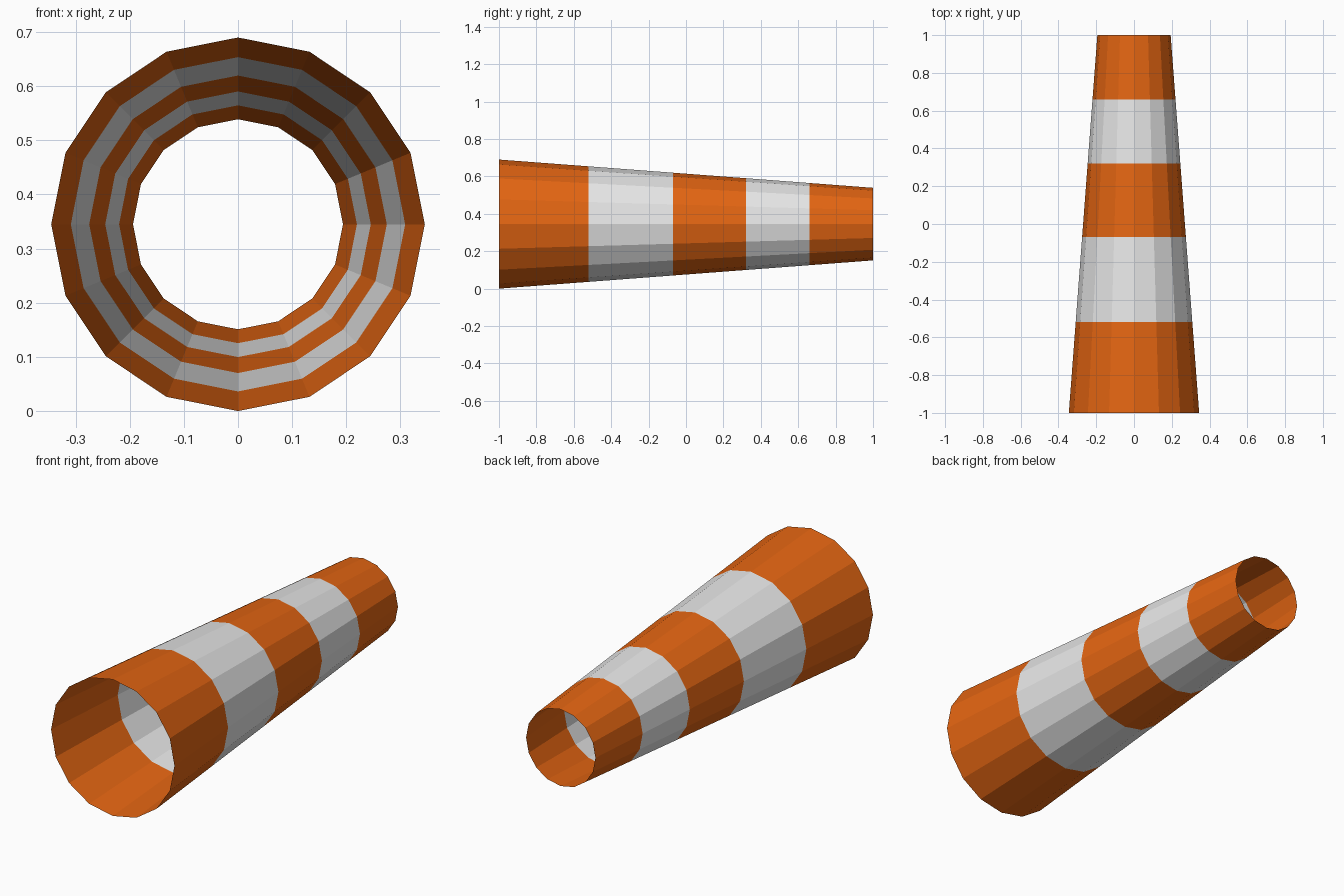
import bpy
import bmesh
from math import sin, cos, tau

cube = bpy.data.objects.get("Cube")
if cube:
    bpy.data.objects.remove(cube, do_unlink=True)


def make_material(name, rgb):
    mat = bpy.data.materials.new(name)
    mat.use_nodes = True
    color = (*rgb, 1.0)
    mat.diffuse_color = color
    mat.node_tree.nodes["Principled BSDF"].inputs["Base Color"].default_value = color
    return mat


SIDES = 16
FRONT_RADIUS, BACK_RADIUS = 0.345, 0.194
BAND_EDGES = [-1.0, -0.52, -0.07, 0.32, 0.66, 1.0]


def ring(bm, y):
    """One ring of the cone, lying along y and resting on the ground."""
    t = (y + 1) / 2
    r = FRONT_RADIUS + (BACK_RADIUS - FRONT_RADIUS) * t
    return [bm.verts.new((r * sin(tau * i / SIDES), y, FRONT_RADIUS + r * cos(tau * i / SIDES)))
            for i in range(SIDES)]


# Open tapered shell with alternating orange and white bands
bm = bmesh.new()
rings = [ring(bm, y) for y in BAND_EDGES]
for band, (a, b) in enumerate(zip(rings, rings[1:])):
    for i in range(SIDES):
        j = (i + 1) % SIDES
        face = bm.faces.new((a[i], b[i], b[j], a[j]))
        face.material_index = band % 2
        face.normal_update()
        center = face.calc_center_median()
        outward = center.x * face.normal.x + (center.z - FRONT_RADIUS) * face.normal.z
        if outward < 0:
            face.normal_flip()

mesh = bpy.data.meshes.new("cone_shell")
bm.to_mesh(mesh)
bm.free()
mesh.materials.append(make_material("orange", (0.77, 0.13, 0.006)))
mesh.materials.append(make_material("white", (0.8, 0.8, 0.8)))
cone = bpy.data.objects.new("cone_shell", mesh)
bpy.context.collection.objects.link(cone)
